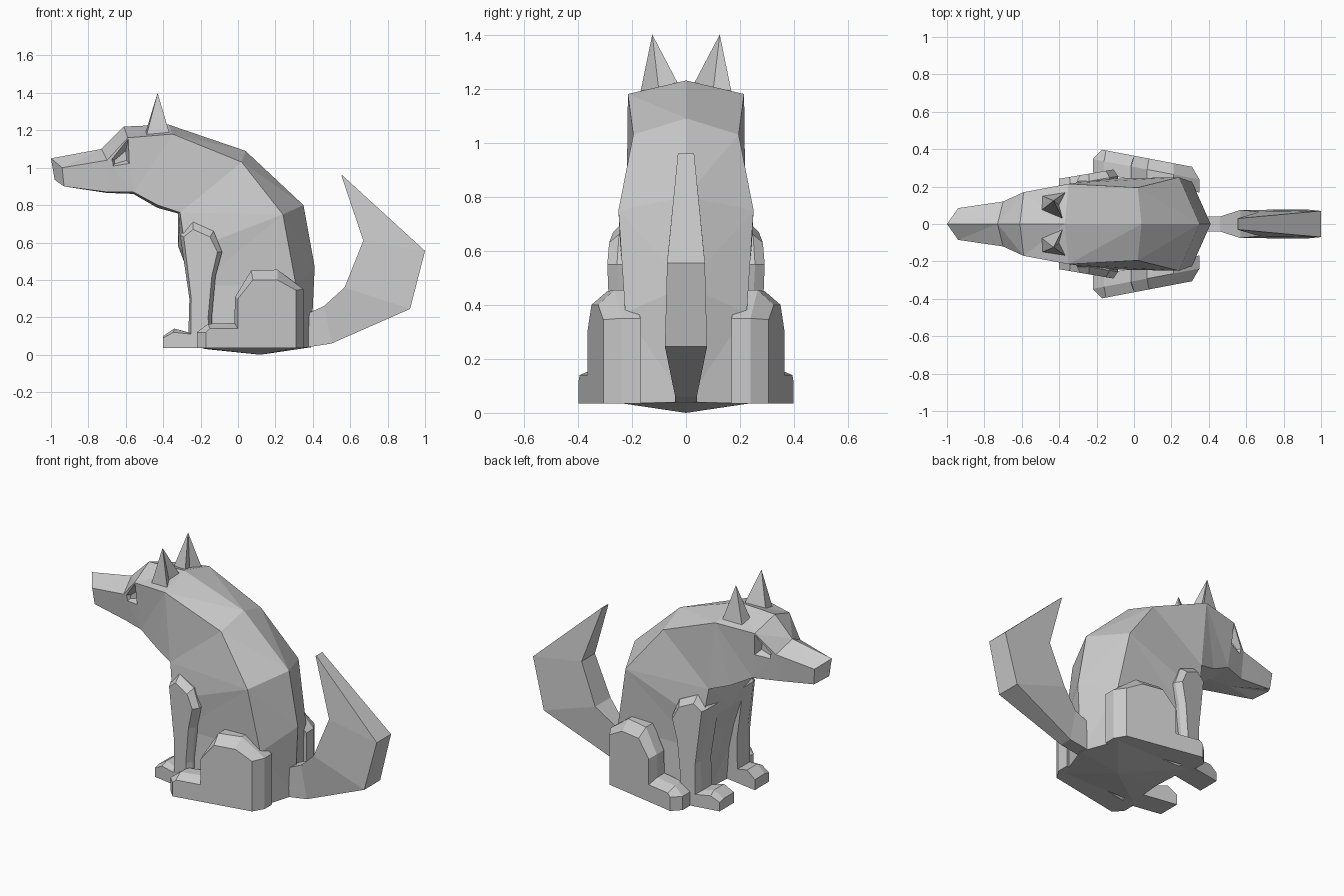
import bpy, bmesh

if "Cube" in bpy.data.objects:
    bpy.data.objects.remove(bpy.data.objects["Cube"])


def make_mesh(name, bm):
    bmesh.ops.recalc_face_normals(bm, faces=bm.faces)
    me = bpy.data.meshes.new(name)
    bm.to_mesh(me)
    bm.free()
    ob = bpy.data.objects.new(name, me)
    bpy.context.collection.objects.link(ob)
    return ob


def loft(bm, rings, cap_start=True, cap_end=True):
    vs = [[bm.verts.new(p) for p in r] for r in rings]
    n = len(vs[0])
    for a, b in zip(vs, vs[1:]):
        for i in range(n):
            j = (i + 1) % n
            bm.faces.new((a[i], a[j], b[j], b[i]))
    if cap_start:
        bm.faces.new(vs[0])
    if cap_end:
        bm.faces.new(vs[-1])
    return vs


def limb(name, side, full, outer, y_out, thick, chamfer, shear):
    """Side profile extruded sideways, with a chamfered outer face."""
    def ring(prof, off):
        return [(x, side * (y_out + off + shear * x), z) for x, z in prof]
    bm = bmesh.new()
    loft(bm, [ring(full, -thick), ring(full, -chamfer), ring(outer, 0)])
    return make_mesh(name, bm)


# Body and head: rings of top ridge, upper edge, lower edge, underside
sections = [  # top xz, upper xz + half width, lower xz + half width, under xz
    ((-1.0, 1.05), (-.94, 1.0, .085), (-.93, .90, .075), (-.98, .935)),
    ((-.73, 1.10), (-.70, 1.04, .12), (-.70, .87, .10), (-.70, .865)),
    ((-.61, 1.22), (-.59, 1.16, .17), (-.56, .87, .15), (-.56, .86)),
    ((-.37, 1.23), (-.35, 1.18, .215), (-.43, .80, .18), (-.43, .785)),
    ((.04, 1.09), (.02, 1.03, .195), (-.31, .76, .22), (-.32, .755)),
    ((.35, .80), (.24, .75, .25), (-.28, .55, .24), (-.32, .58)),
    ((.41, .47), (.31, .37, .225), (-.22, .37, .22), (-.26, .42)),
    ((.39, .04), (.31, .035, .235), (-.19, .035, .235), (-.17, .03)),
]
rings = []
for t, u, l, b in sections:
    rings.append([(t[0], 0, t[1]), (u[0], u[2], u[1]), (l[0], l[2], l[1]),
                  (b[0], 0, b[1]), (l[0], -l[2], l[1]), (u[0], -u[2], u[1])])
bm = bmesh.new()
vs = loft(bm, rings, cap_end=False)
base = bm.verts.new((.12, 0, 0))
for i in range(6):
    bm.faces.new((vs[-1][i], vs[-1][(i + 1) % 6], base))
bmesh.ops.triangulate(bm, faces=bm.faces)
body = make_mesh("body", bm)

# Eye sockets cut into the head
bm = bmesh.new()
for s in (1, -1):
    rim = [(-.715, 1.055), (-.585, 1.165), (-.575, 1.015), (-.69, .975)]
    deep = [(-.66, 1.04), (-.60, 1.09), (-.595, 1.04), (-.66, 1.02)]
    loft(bm, [[(x, s * .18, z) for x, z in rim],
              [(x, s * .11, z) for x, z in deep]])
cutter = make_mesh("eye_socket_cutter", bm)
cutter.hide_render = True
cutter.hide_viewport = True
cut = body.modifiers.new("eye_sockets", 'BOOLEAN')
cut.operation = 'DIFFERENCE'
cut.solver = 'EXACT'
cut.object = cutter

for s, label in ((1, "left"), (-1, "right")):
    # Ear: notched pyramid
    bm = bmesh.new()
    apex = bm.verts.new((-.43, s * .125, 1.40))
    foot = [bm.verts.new((x, s * y, z)) for x, y, z in (
        (-.50, .07, 1.17), (-.49, .15, 1.17), (-.365, .17, 1.18),
        (-.40, .10, 1.19), (-.38, .025, 1.21))]
    for i in range(5):
        bm.faces.new((foot[i], foot[(i + 1) % 5], apex))
    bm.faces.new(foot)
    make_mesh("ear_" + label, bm)

    # Front leg with paw
    limb("front_leg_" + label, s,
         [(-.40, .035), (-.40, .10), (-.34, .14), (-.265, .12), (-.26, .30),
          (-.31, .64), (-.24, .71), (-.13, .66), (-.085, .55), (-.12, .42),
          (-.14, .20), (-.13, .035)],
         [(-.40, .035), (-.40, .09), (-.345, .12), (-.25, .11), (-.25, .30),
          (-.29, .63), (-.24, .67), (-.15, .63), (-.11, .55), (-.14, .42),
          (-.16, .20), (-.15, .035)],
         .31, .14, .04, .17)

    # Hind leg with paw
    limb("hind_leg_" + label, s,
         [(-.22, .035), (-.22, .12), (-.16, .165), (-.02, .17), (-.015, .31),
          (.07, .45), (.21, .455), (.35, .35), (.35, .035)],
         [(-.17, .035), (-.17, .12), (-.15, .14), (0, .14), (0, .30),
          (.08, .40), (.21, .40), (.31, .345), (.31, .035)],
         .365, .13, .06, -.19)

# Tail: bent four-sided loft ending in a narrow tip
bm = bmesh.new()
tail = []
for (ix, iz, iw), (ox, oz, ow) in (
        ((.37, .22, .04), (.37, .04, .04)),
        ((.46, .26, .04), (.50, .06, .04)),
        ((.57, .36, .075), (.92, .245, .078)),
        ((.67, .61, .065), (1.0, .555, .07)),
        ((.553, .957, .03), (.557, .96, .03))):
    tail.append([(ix, iw, iz), (ox, ow, oz), (ox, -ow, oz), (ix, -iw, iz)])
loft(bm, tail)
make_mesh("tail", bm)
